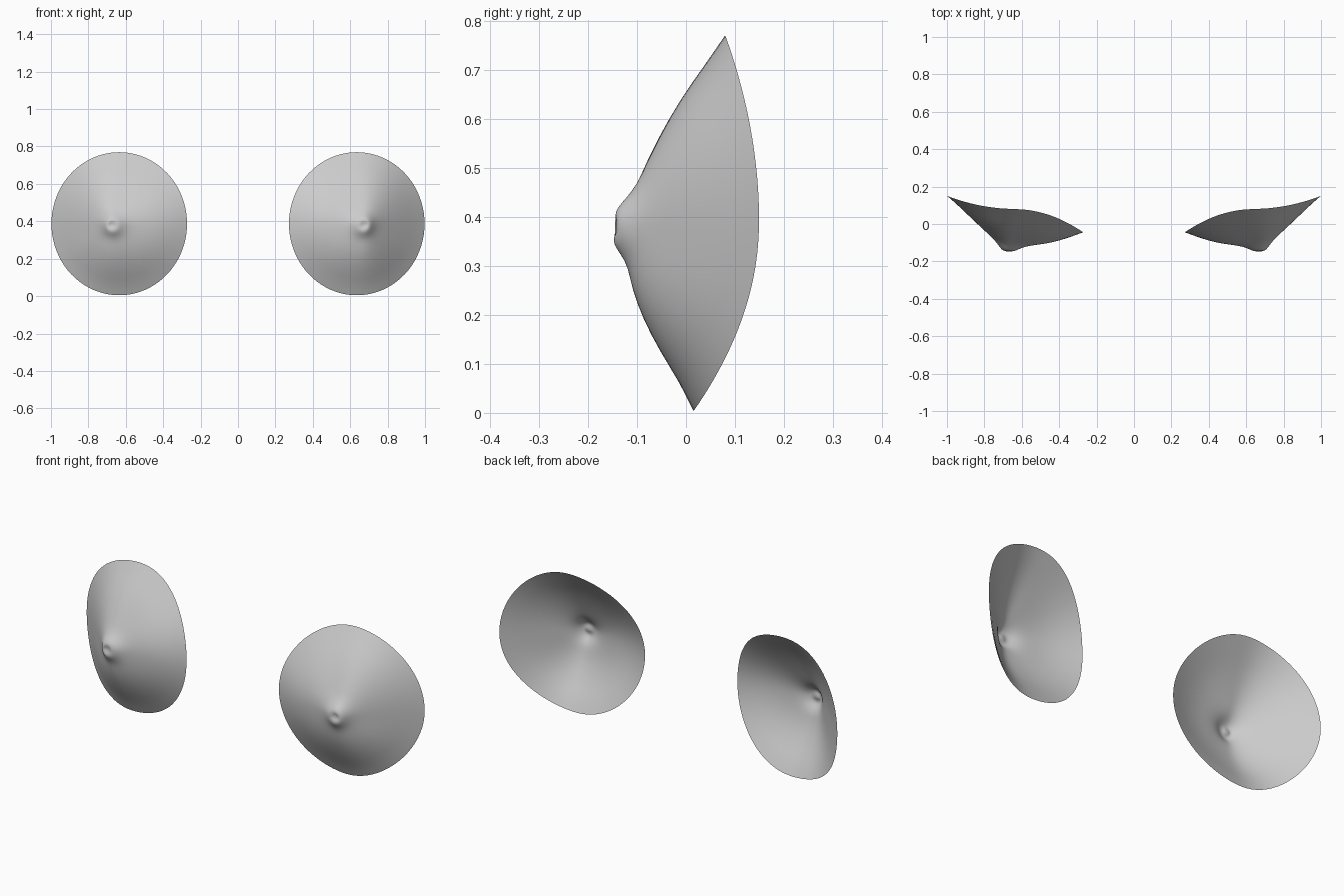
import bpy, bmesh
from math import sin, cos, pi
from mathutils import Vector

cube = bpy.data.objects.get("Cube")
if cube:
    bpy.data.objects.remove(cube, do_unlink=True)

mat = bpy.data.materials.new("light grey")
mat.use_nodes = True
grey = (0.6, 0.6, 0.6, 1)
mat.diffuse_color = grey
mat.node_tree.nodes["Principled BSDF"].inputs["Base Color"].default_value = grey

SEGMENTS = 40
TIP = Vector((0.675, 0.38))
CENTRE = Vector((0.635, 0.387))

# Depth profiles from the tip to the rim, in four directions
steps = [0.06, 0.1, 0.15, 0.22, 0.34, 0.5, 0.68, 0.85, 1]
outer = [-.143, -.138, -.115, -.085, -.048, 0, .055, .108, .15]
inner = [-.146, -.144, -.134, -.122, -.113, -.106, -.09, -.068, -.045]
upper = [-.146, -.14, -.122, -.1, -.079, -.048, -.008, .04, .08]
lower = [-.148, -.147, -.133, -.118, -.11, -.088, -.053, -.012, .015]


def shell(name, side):
    """Open domed shell with a small dimpled tip."""
    bm = bmesh.new()
    tip = bm.verts.new((side * TIP.x, -0.137, TIP.y))
    rings = []
    for i, t in enumerate(steps):
        ring = []
        for k in range(SEGMENTS):
            a = 2 * pi * k / SEGMENTS
            c, s = cos(a), sin(a)
            rim = CENTRE + Vector((0.364 * c, 0.384 * s))
            p = TIP.lerp(rim, t)
            across = outer[i] if c > 0 else inner[i]
            along = upper[i] if s > 0 else lower[i]
            y = across * c * c + along * s * s
            ring.append(bm.verts.new((side * p.x, y, p.y)))
        rings.append(ring)
    for k in range(SEGMENTS):
        n = (k + 1) % SEGMENTS
        bm.faces.new((tip, rings[0][k], rings[0][n]))
        for a, b in zip(rings, rings[1:]):
            bm.faces.new((a[k], b[k], b[n], a[n]))
    # Outside of the shell faces forward
    bm.normal_update()
    if sum(f.normal.y for f in bm.faces) > 0:
        bmesh.ops.reverse_faces(bm, faces=bm.faces[:])
    for f in bm.faces:
        f.smooth = True
    mesh = bpy.data.meshes.new(name)
    bm.to_mesh(mesh)
    bm.free()
    mesh.materials.append(mat)
    ob = bpy.data.objects.new(name, mesh)
    bpy.context.collection.objects.link(ob)
    sub = ob.modifiers.new("smooth surface", 'SUBSURF')
    sub.levels = sub.render_levels = 1


shell("left_shell", 1)
shell("right_shell", -1)
